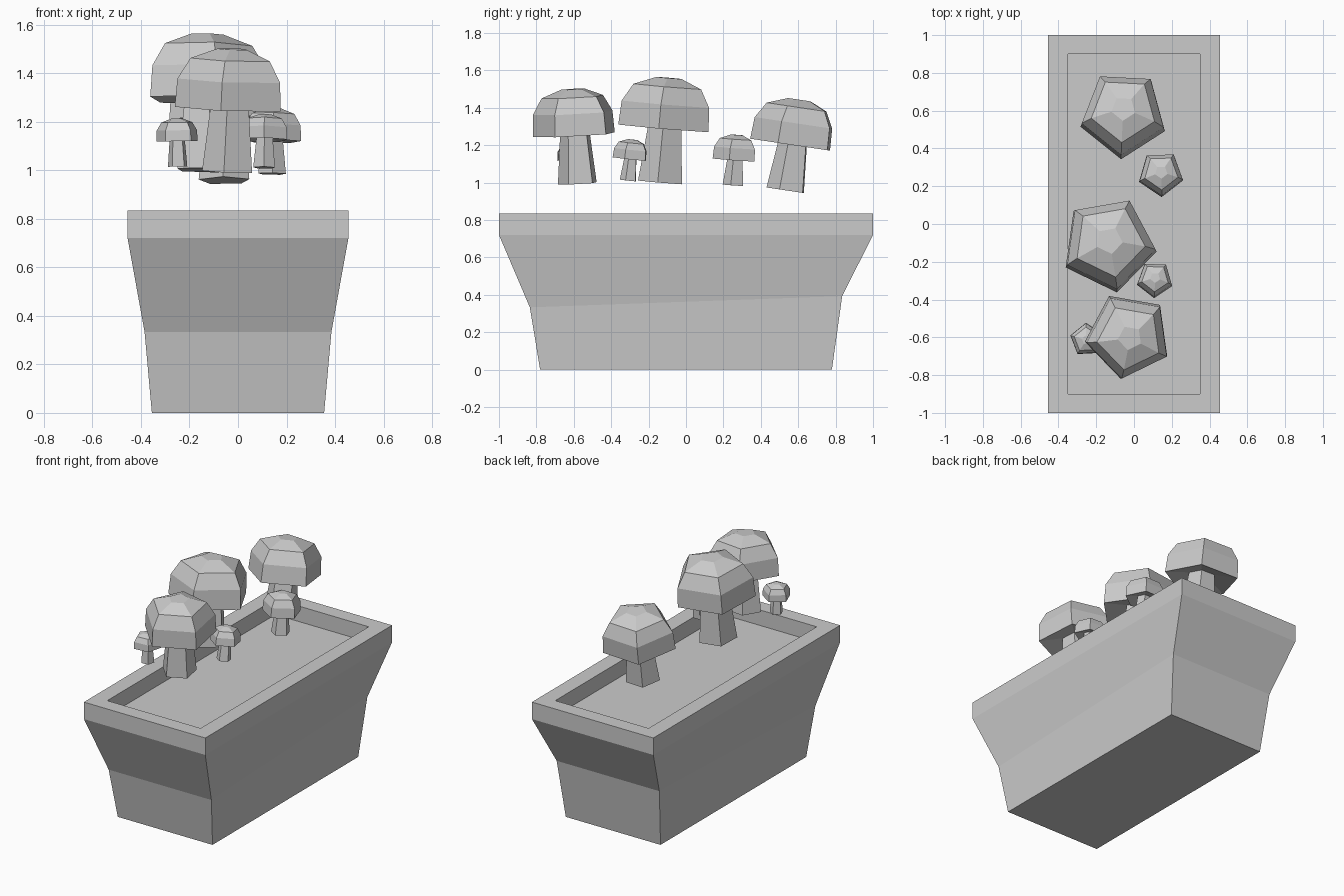
import bpy, bmesh, math
from mathutils import Vector, Matrix

if "Cube" in bpy.data.objects:
    bpy.data.objects.remove(bpy.data.objects["Cube"])


def rings_to_object(name, rings, cap_start=True, cap_end=True, matrix=None):
    """Skin a stack of equal-sized rings into one flat-shaded object."""
    bm = bmesh.new()
    loops = [[bm.verts.new(p) for p in ring] for ring in rings]
    n = len(loops[0])
    for a, b in zip(loops, loops[1:]):
        for i in range(n):
            j = (i + 1) % n
            bm.faces.new((a[i], a[j], b[j], b[i]))
    if cap_start:
        bm.faces.new(loops[0][::-1])
    if cap_end:
        bm.faces.new(loops[-1])
    if matrix:
        bm.transform(matrix)
    bmesh.ops.recalc_face_normals(bm, faces=bm.faces)
    mesh = bpy.data.meshes.new(name)
    bm.to_mesh(mesh)
    bm.free()
    obj = bpy.data.objects.new(name, mesh)
    bpy.context.collection.objects.link(obj)
    return obj


def rect(hx, hy, z, slope=0.0):
    return [(x * hx, y * hy, z + slope * y)
            for x, y in ((-1, -1), (1, -1), (1, 1), (-1, 1))]


def pentagon(radius, z, phase):
    return [(radius * math.cos(a), radius * math.sin(a), z)
            for a in (math.radians(phase + 72 * i) for i in range(5))]


# Planter: flared box with a slightly sloping waist, a rim and a sunken soil bed
rings_to_object("planter", [
    rect(0.355, 0.78, 0),
    rect(0.385, 0.835, 0.363, 0.03),
    rect(0.455, 1.0, 0.72),
    rect(0.455, 1.0, 0.835),
    rect(0.35, 0.90, 0.835),
    rect(0.35, 0.90, 0.73),
])

# Cap outline: (radius factor, height factor), from inner underside to crown
CAP = [(0.36, 0.12), (1.0, 0.0), (0.97, 0.48), (0.75, 0.83), (0.28, 1.0)]


def mushroom(name, rim, radius, height, phase, stem, foot, neck, lean):
    """rim: centre of the cap rim; lean: x and y lean in degrees."""
    up = Vector((math.tan(math.radians(lean[0])),
                 math.tan(math.radians(lean[1])), 1))
    rot = Vector((0, 0, 1)).rotation_difference(up).to_matrix().to_4x4()
    place = Matrix.Translation(rim) @ rot
    rings_to_object(name + "_cap",
                    [pentagon(radius * r, height * h, phase) for r, h in CAP],
                    matrix=place)
    rings_to_object(name + "_stem",
                    [pentagon(foot, -stem, phase),
                     pentagon(neck, height * 0.2, phase)],
                    matrix=place)


# Three large and three small mushrooms hovering over the soil
mushroom("middle_mushroom", (-0.135, -0.11, 1.29), 0.257, 0.27, 64, 0.29, 0.125, 0.09, (1, 4.7))
mushroom("front_mushroom", (-0.03, -0.59, 1.255), 0.233, 0.245, 44, 0.26, 0.11, 0.08, (2, -3))
mushroom("back_mushroom", (-0.056, 0.575, 1.20), 0.235, 0.245, 51, 0.245, 0.11, 0.08, (0, 8.5))
mushroom("small_back_mushroom", (0.142, 0.265, 1.12), 0.123, 0.135, 56, 0.135, 0.06, 0.042, (1, 4))
mushroom("small_middle_mushroom", (0.11, -0.295, 1.125), 0.098, 0.105, 52, 0.115, 0.047, 0.034, (1, 6))
mushroom("small_front_mushroom", (-0.25, -0.613, 1.12), 0.09, 0.093, 21, 0.105, 0.042, 0.032, (-1, 0))
